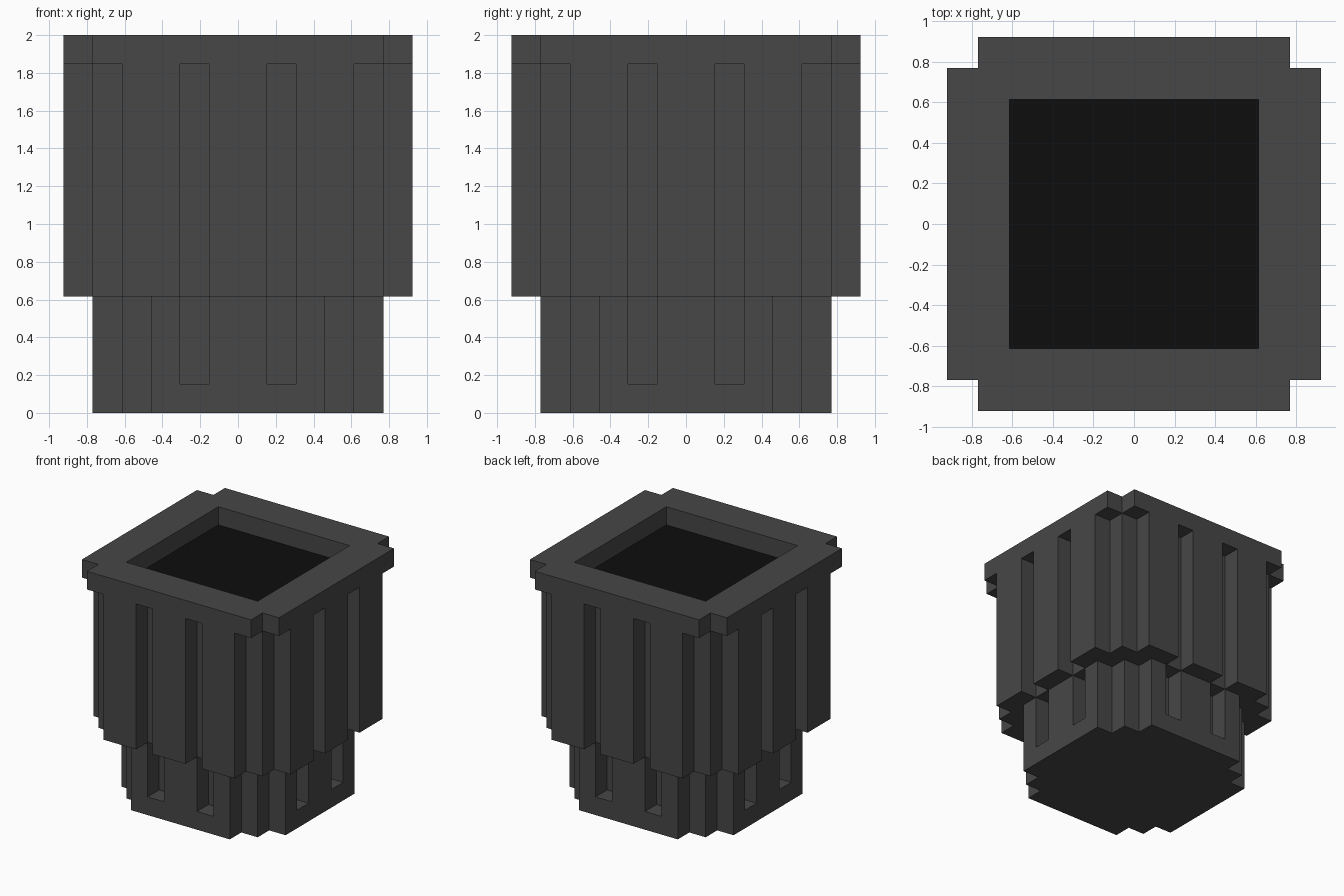
import bpy, bmesh

if "Cube" in bpy.data.objects:
    bpy.data.objects.remove(bpy.data.objects["Cube"])

U = 2 / 13  # one block of the stepped pot


def material(name, value):
    m = bpy.data.materials.new(name)
    m.diffuse_color = (value, value, value, 1)
    m.use_nodes = True
    m.node_tree.nodes["Principled BSDF"].inputs["Base Color"].default_value = m.diffuse_color
    return m


def spin(p, k):
    """Turn a point k quarter turns about z."""
    x, y = p
    for _ in range(k):
        x, y = -y, x
    return x, y


def outline(half, fluted):
    """Stepped-corner outline, counterclockwise; half = half width of the flat side."""
    d = half + 2
    side = [(-half, -d)]
    if fluted:
        for x in (-2, 1):
            side += [(x, -d), (x, 1 - d), (x + 1, 1 - d), (x + 1, -d)]
    side += [(half, -d), (half, 1 - d), (half + 1, 1 - d), (half + 1, 2 - d)]
    return [spin(p, k) for k in range(4) for p in side]


def flat(bm, pts, z, up=True):
    f = bm.faces.new([bm.verts.new((x * U, y * U, z * U)) for x, y in pts])
    if not up:
        f.normal_flip()


def wall(bm, a, b, z0, z1):
    bm.faces.new([bm.verts.new((p[0] * U, p[1] * U, z * U))
                  for p, z in ((a, z0), (b, z0), (b, z1), (a, z1))])


def walls(bm, pts, z0, z1):
    for a, b in zip(pts, pts[1:] + pts[:1]):
        wall(bm, a, b, z0, z1)


def shelf(bm, x0, x1, y0, y1, z, up):
    """Rectangle on the front side, repeated on all four sides."""
    for k in range(4):
        flat(bm, [spin(p, k) for p in ((x0, y0), (x1, y0), (x1, y1), (x0, y1))], z, up)


def finish(bm, name, mat):
    bmesh.ops.remove_doubles(bm, verts=bm.verts, dist=1e-4)
    me = bpy.data.meshes.new(name)
    bm.to_mesh(me)
    bm.free()
    me.materials.append(mat)
    bpy.context.collection.objects.link(bpy.data.objects.new(name, me))


pot = bmesh.new()

# foot, fluted lower body, fluted upper body
foot = outline(3, False)
flat(pot, foot, 0, up=False)
walls(pot, foot, 0, 1)
walls(pot, outline(3, True), 1, 4)
walls(pot, outline(4, True), 4, 12)

# rim: outer walls, flat top and inner walls
walls(pot, [spin(p, k) for k in range(4) for p in ((-5, -6), (5, -6), (5, -5))], 12, 13)
for k in range(4):
    ring = ((-5, -6), (5, -6), (5, -5), (4, -4), (-4, -4), (-5, -5))
    flat(pot, [spin(p, k) for p in ring], 13)
    wall(pot, spin((4, -4), k), spin((-4, -4), k), 12, 13)

# flute floors, and undersides of the upper body and rim
for x in (-2, 1):
    shelf(pot, x, x + 1, -5, -4, 1, True)
    shelf(pot, x, x + 1, -5, -4, 4, False)
    shelf(pot, x, x + 1, -6, -5, 12, False)
for x0, x1 in ((-4, -2), (-1, 1), (2, 4)):
    shelf(pot, x0, x1, -6, -5, 4, False)
for x in (-4, 3, 4):
    shelf(pot, x, x + 1, -5, -4, 4, False)
for x in (-5, 4):
    shelf(pot, x, x + 1, -6, -5, 12, False)
finish(pot, "pot", material("dark grey", 0.063))

# soil surface sunk inside the rim
soil = bmesh.new()
flat(soil, [(-4, -4), (4, -4), (4, 4), (-4, 4)], 12)
finish(soil, "soil", material("near black", 0.004))
